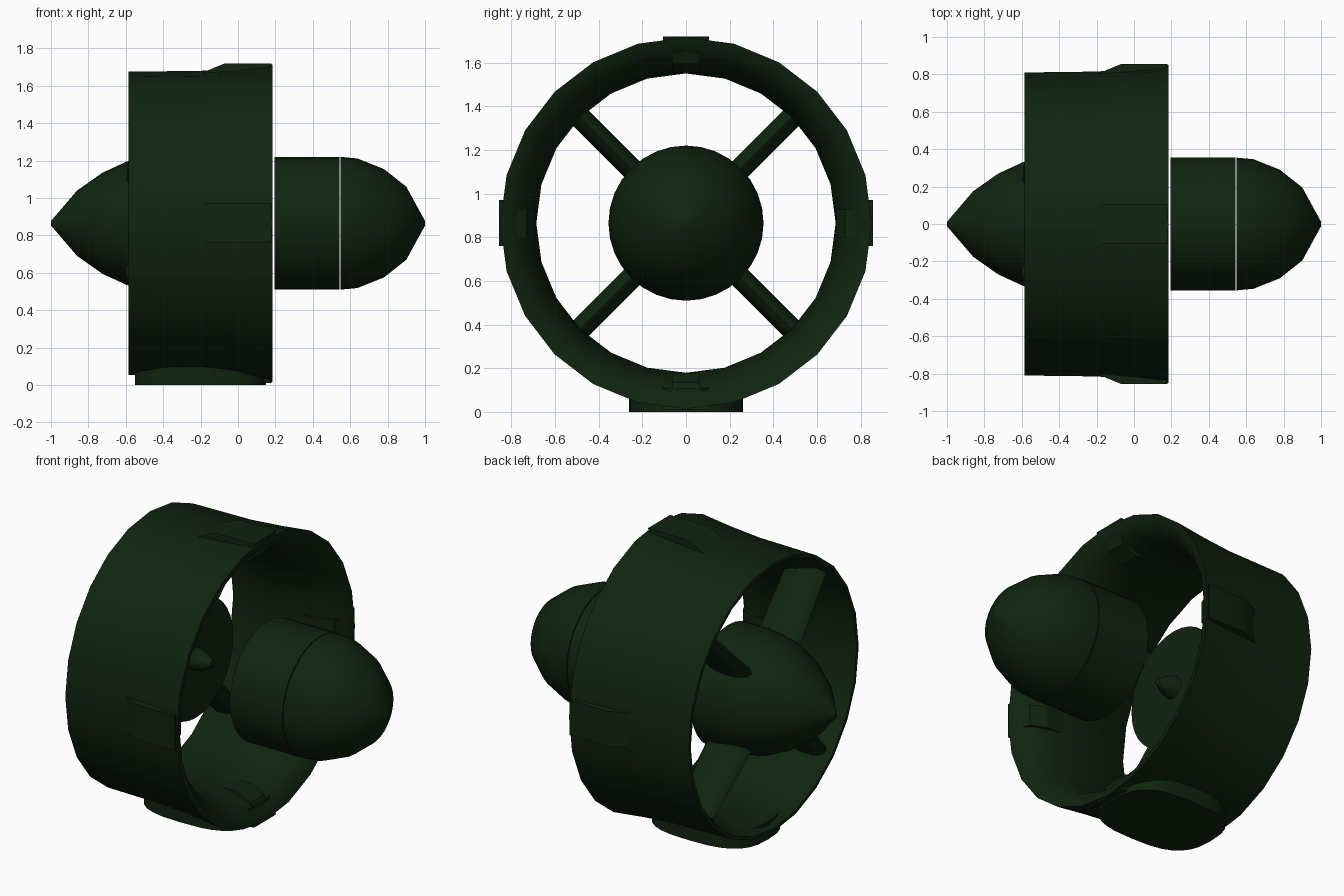
import bpy, bmesh
from math import sin, cos, pi, radians, copysign
from mathutils import Matrix

if "Cube" in bpy.data.objects:
    bpy.data.objects.remove(bpy.data.objects["Cube"])

AXIS = 0.865  # height of the thruster axis

green = bpy.data.materials.new("dark_green")
green.use_nodes = True
colour = (0.005, 0.018, 0.005, 1)
green.diffuse_color = colour
green.node_tree.nodes["Principled BSDF"].inputs["Base Color"].default_value = colour


def finish(bm, name, angle=40):
    bmesh.ops.recalc_face_normals(bm, faces=bm.faces)
    mesh = bpy.data.meshes.new(name)
    bm.to_mesh(mesh)
    bm.free()
    obj = bpy.data.objects.new(name, mesh)
    bpy.context.collection.objects.link(obj)
    mesh.materials.append(green)
    bpy.ops.object.select_all(action='DESELECT')
    obj.select_set(True)
    bpy.context.view_layer.objects.active = obj
    bpy.ops.object.shade_smooth_by_angle(angle=radians(angle))
    return obj


def loft(bm, rings, closed=False):
    """Skin between rings of points; cap the ends unless closed."""
    loops = [[bm.verts.new(p) for p in ring] for ring in rings]
    n = len(loops[0])
    pairs = list(zip(loops, loops[1:])) + ([(loops[-1], loops[0])] if closed else [])
    for a, b in pairs:
        for i in range(n):
            j = (i + 1) % n
            bm.faces.new((a[i], a[j], b[j], b[i]))
    if not closed:
        bm.faces.new(loops[0])
        bm.faces.new(loops[-1])


def revolve(name, profile, sides, closed=False):
    """Turn an (x, radius) profile around the thruster axis."""
    bm = bmesh.new()
    turns = [2 * pi * i / sides for i in range(sides)]
    loft(bm, [[(x, r * sin(t), AXIS + r * cos(t)) for t in turns]
              for x, r in profile], closed)
    return finish(bm, name)


def around_axis(bm, angle):
    """Turn a part built along +z about the axis and lift it into place."""
    bm.transform(Matrix.Translation((0, 0, AXIS)) @ Matrix.Rotation(angle, 4, 'X'))


# Duct with a flared intake and a thin trailing lip
revolve("duct_ring", [(-0.585, 0.81), (-0.2, 0.815), (0, 0.83), (0.185, 0.85),
                      (0.17, 0.80), (0.11, 0.745), (0, 0.705), (-0.18, 0.685),
                      (-0.4, 0.73), (-0.585, 0.79)], 24, closed=True)

# Central pods
revolve("nose_cone", [(0.549, 0.355), (0.64, 0.346), (0.78, 0.29),
                      (0.9, 0.195), (1, 0.012)], 32)
revolve("front_body", [(0.195, 0.355), (0.544, 0.355)], 32)
revolve("tail_cone", [(-0.28, 0.355), (-0.42, 0.355), (-0.595, 0.33), (-0.725, 0.27),
                      (-0.86, 0.175), (-1, 0.012)], 32)
revolve("drive_shaft", [(-0.3, 0.07), (-0.24, 0.06), (-0.17, 0.02)], 12)

# Four diagonal struts with a rounded section
for k in range(4):
    bm = bmesh.new()
    turns = [2 * pi * i / 12 for i in range(12)]
    loft(bm, [[(x + chord * cos(t), 0.05 * sin(t), r) for t in turns]
              for r, x, chord in ((0.24, -0.46, 0.148), (0.76, -0.43, 0.13))])
    around_axis(bm, pi / 4 + k * pi / 2)
    finish(bm, f"strut_{k + 1}")

# Raised pads outside and inside the duct, at each quarter turn
PADS = {
    "outer_pad": (0.105, [(-0.2, 0.80), (-0.15, 0.822), (-0.07, 0.855),
                          (0.18, 0.855), (0.165, 0.82)]),
    "inner_pad": (0.065, [(0.16, 0.80), (0.13, 0.73), (0.04, 0.687),
                          (-0.09, 0.69), (-0.09, 0.74), (0.12, 0.80)]),
}
for name, (half, profile) in PADS.items():
    for k in range(4):
        bm = bmesh.new()
        loft(bm, [[(x, y, r) for x, r in profile] for y in (-half, half)])
        around_axis(bm, k * pi / 2)
        finish(bm, f"{name}_{k + 1}", 25)

# Rounded foot under the duct
bm = bmesh.new()


def squircle(v):
    return copysign(abs(v) ** 0.7, v)


outline = [2 * pi * i / 28 for i in range(28)]
loft(bm, [[(-0.2 + 0.35 * squircle(cos(t)), 0.26 * squircle(sin(t)), z) for t in outline]
          for z in (0, 0.11)])
finish(bm, "foot")
